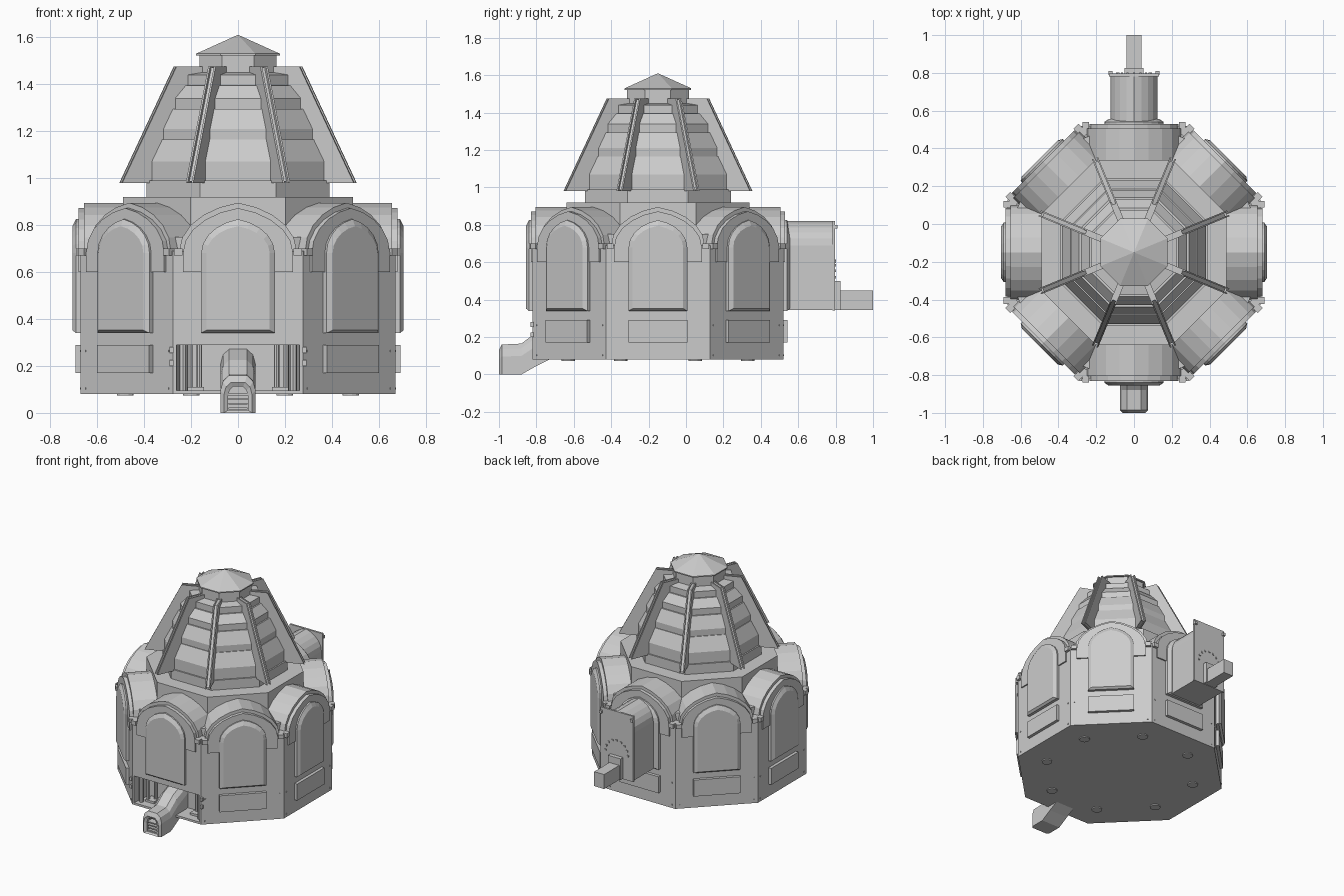
import bpy, bmesh, math
from mathutils import Matrix, Vector

if "Cube" in bpy.data.objects:
    bpy.data.objects.remove(bpy.data.objects["Cube"])

CY = -0.15                       # centre of the octagonal building in y
T8 = math.tan(math.pi / 8)
grey = bpy.data.materials.new("plain grey")
grey.diffuse_color = (0.6, 0.6, 0.6, 1)
grey.use_nodes = True
grey.node_tree.nodes["Principled BSDF"].inputs["Base Color"].default_value = grey.diffuse_color


def loft(name, rings, mat=None):
    """Closed solid through rings with equal point counts."""
    bm = bmesh.new()
    vs = [[bm.verts.new(mat @ Vector(p) if mat else p) for p in r] for r in rings]
    n = len(rings[0])
    for a, b in zip(vs, vs[1:]):
        for i in range(n):
            j = (i + 1) % n
            bm.faces.new((a[i], a[j], b[j], b[i]))
    bm.faces.new(vs[0])
    bm.faces.new(vs[-1])
    bmesh.ops.recalc_face_normals(bm, faces=bm.faces)
    me = bpy.data.meshes.new(name)
    bm.to_mesh(me)
    bm.free()
    me.materials.append(grey)
    ob = bpy.data.objects.new(name, me)
    bpy.context.collection.objects.link(ob)
    return ob


def turn(a):
    """Local frame: x along the side, -y outwards, turned about the building axis."""
    return Matrix.Translation((0, CY, 0)) @ Matrix.Rotation(a, 4, 'Z')


def box(name, x0, x1, y0, y1, z0, z1, mat=None):
    return loft(name, [[(x0, y0, z), (x1, y0, z), (x1, y1, z), (x0, y1, z)] for z in (z0, z1)], mat)


def octo(r, z, cy=CY):
    R = r / math.cos(math.pi / 8)
    return [(R * math.cos(math.pi / 8 + k * math.pi / 4),
             cy + R * math.sin(math.pi / 8 + k * math.pi / 4), z) for k in range(8)]


def arch(half, base, spring, top, d, n=5):
    """Pointed arch outline standing at y = d."""
    pts = [(half, d, base)]
    for i in range(2 * n + 1):
        t = math.pi * i / (2 * n)
        s = min(t, math.pi - t)
        z = spring + (top - spring) * (0.7 * math.sin(s) + 0.3 * s / (math.pi / 2))
        pts.append((half * math.cos(t), d, z))
    return pts + [(-half, d, base)]


def cyl(name, x, y, r, z0, z1, n=12, mat=None):
    ring = [(x + r * math.cos(2 * math.pi * k / n), y + r * math.sin(2 * math.pi * k / n))
            for k in range(n)]
    return loft(name, [[(a, b, z) for a, b in ring] for z in (z0, z1)], mat)


# floor slab, base with front opening, main walls
A = 0.67
loft("floor_slab", [octo(A, 0.08), octo(A, 0.095)])
h = A * T8
foot = [(h, -A), (A, -h), (A, h), (h, A), (-h, A), (-A, h), (-A, -h), (-h, -A),
        (-h + 0.015, -A), (-0.25, -0.53), (0.25, -0.53), (h - 0.015, -A)]
loft("base_wall", [[(x, y + CY, z) for x, y in foot] for z in (0.095, 0.29)])
loft("main_wall", [octo(A, 0.29), octo(A, 0.69)])
loft("drum", [octo(0.49, 0.65), octo(0.49, 0.92)])

# stepped tower with pointed cap
prof = [(.39, .92), (.39, .99), (.38, .99), (.38, 1.07), (.335, 1.165), (.33, 1.165), (.33, 1.21),
        (.29, 1.295), (.28, 1.295), (.28, 1.34), (.235, 1.395), (.225, 1.395), (.225, 1.44),
        (.165, 1.45), (.165, 1.525)]
loft("stepped_tower", [octo(r, z) for r, z in prof])
loft("tower_cap", [octo(0.178, 1.522), octo(0.178, 1.53), octo(0.001, 1.61)])

for k in range(8):
    a = k * math.pi / 4
    m = turn(a)
    # arched bay: vault, front wall, raised window panel
    loft("bay_vault", [arch(.25, .6, .69, .895, -.40), arch(.25, .6, .69, .895, -.655)], m)
    loft("bay_front", [arch(.235, .6, .68, .872, -.6), arch(.235, .6, .68, .872, -.68)], m)
    loft("window_panel", [arch(.157, .34, .68, .825, -.64), arch(.157, .34, .68, .825, -.69),
                          arch(.135, .352, .68, .795, -.705)], m)
    # small brackets at the foot of each arch
    for s in (-1, 1):
        x = s * 0.255
        box("arch_bracket", x - .018, x + .018, -.69, -.62, .67, .7, m)
    # low plate on every side but the front
    if k:
        box("base_plate", -.157, .157, -.692, -.64, .17, .29, m)
        for s in (-.25, .25):
            for z in (.1, .26):
                box("rivet", s - .004, s + .004, -.674, -.66, z, z + .008, m)
    # corner parts: valley block, foot disc, twin rib plates
    c = turn(a + math.pi / 8)
    box("valley_block", -.05, .05, -.66, -.50, .66, .75, c)
    cyl("foot_disc", 0, -.52, .036, .073, .085, 12, c)
    rib = [(.34, .98), (.54, .98), (.29, 1.475), (.16, 1.475)]
    for x in (-.017, .009):
        loft("tower_rib", [[(u, -r, z) for r, z in rib] for u in (x, x + .008)], c)
    core = [(.34, .985), (.52, .985), (.275, 1.47), (.16, 1.47)]
    loft("rib_core", [[(u, -r, z) for r, z in core] for u in (-.01, .01)], c)

# front opening: posts, pipes and hinges on both sides
for s in (-1, 1):
    cyl("opening_post", s * .235, -.775, .016, .09, .29, 8)
    cyl("opening_pipe", s * .205, -.74, .012, .09, .29, 8)
    cyl("inner_pipe", s * .165, -.71, .012, .09, .29, 8)
    box("pipe_foot", s * .18 - .035, s * .18 + .035, -.76, -.69, .09, .11)
    for z in (.2, .255):
        box("hinge", s * .283 - .008, s * .283 + .008, -.832, -.815, z, z + .025)

# front chute: swept arch section, hollow mouth with slats


def chute(y, z0, hgt, w):
    sec = [(1, 0), (1, .6), (.85, .85), (.5, 1), (-.5, 1), (-.85, .85), (-1, .6), (-1, 0)]
    return [(x * w, y, z0 + t * hgt) for x, t in sec]


loft("front_chute", [chute(-.93, .012, .10, .042), chute(-.99, .012, .10, .042),
                     chute(-1, .0, .13, .06), chute(-.985, 0, .16, .075),
                     chute(-.88, 0, .165, .075), chute(-.80, .045, .18, .075),
                     chute(-.66, .115, .165, .075)])
for i in range(4):
    z = .015 + i * .02
    box("mouth_slat", -.04, .04, -.985, -.925, z, z + .008)

# back corridor with end plate, bracket and outlet box
loft("back_corridor", [arch(.125, .345, .69, .82, .45), arch(.125, .345, .69, .82, .785)])
box("end_plate", -.132, .132, .782, .796, .342, .82)
for s in (-1, 1):
    box("plate_hook", s * .125 - .01, s * .125 + .01, .79, .81, .78, .80)
box("outlet_bracket", -.05, .05, .79, .825, .345, .5)
box("outlet_box", -.04, .04, .82, 1.0, .345, .45)
for i in range(9):
    t = math.pi * i / 8
    x, z = .09 * math.cos(t), .52 + .09 * math.sin(t)
    box("plate_stud", x - .006, x + .006, .79, .802, z - .006, z + .006)
